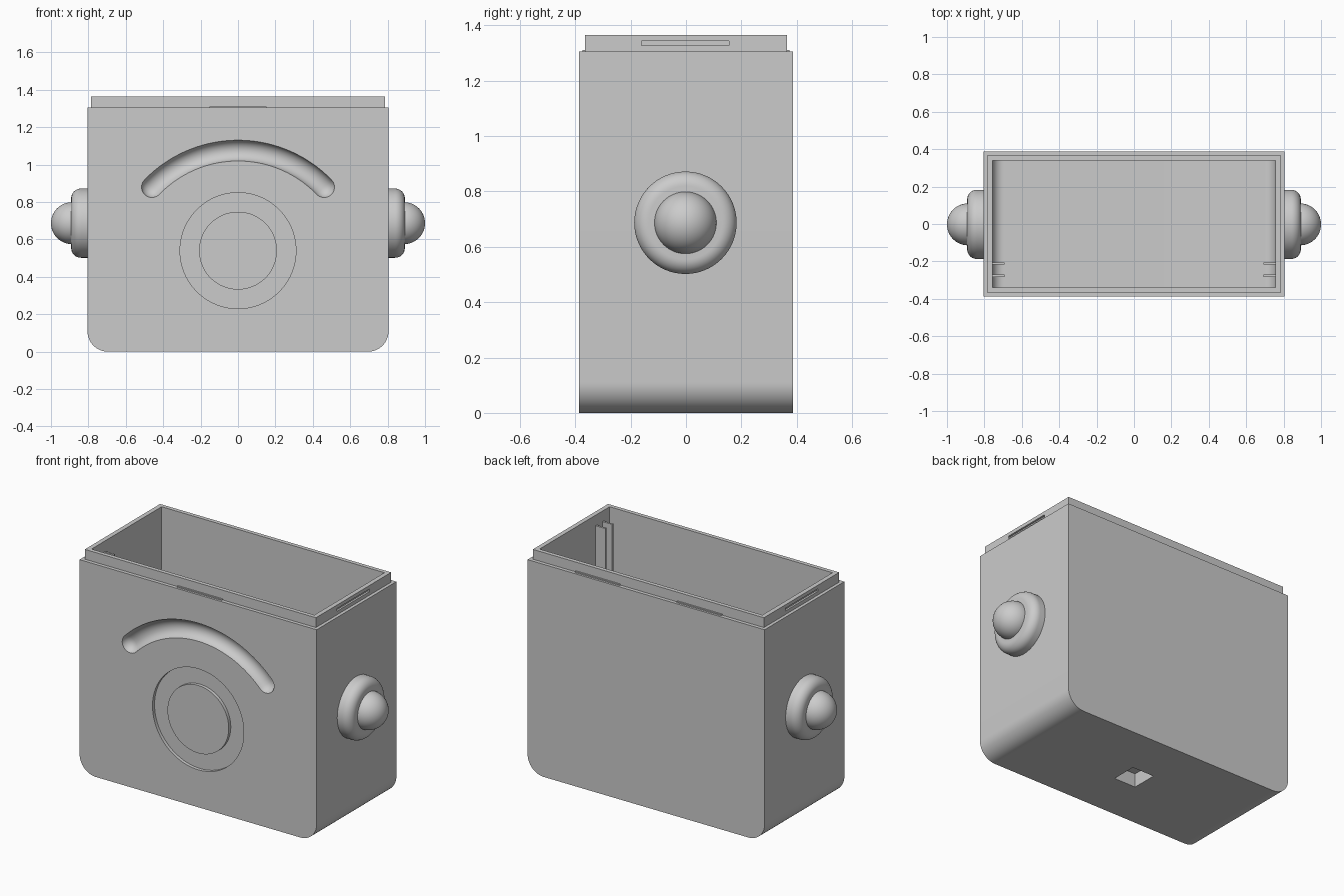
import bpy
import bmesh
from math import sin, cos, pi, radians
from mathutils import Matrix, Vector

if "Cube" in bpy.data.objects:
    bpy.data.objects.remove(bpy.data.objects["Cube"], do_unlink=True)

grey = bpy.data.materials.new("plain grey")
grey.use_nodes = True
grey.diffuse_color = (0.6, 0.6, 0.6, 1)
grey.node_tree.nodes["Principled BSDF"].inputs["Base Color"].default_value = (0.6, 0.6, 0.6, 1)


def finish(bm, name):
    bmesh.ops.recalc_face_normals(bm, faces=bm.faces)
    mesh = bpy.data.meshes.new(name)
    bm.to_mesh(mesh)
    bm.free()
    mesh.materials.append(grey)
    obj = bpy.data.objects.new(name, mesh)
    bpy.context.collection.objects.link(obj)
    return obj


def activate(obj):
    bpy.ops.object.select_all(action='DESELECT')
    obj.select_set(True)
    bpy.context.view_layer.objects.active = obj


def smooth(obj):
    activate(obj)
    bpy.ops.object.shade_smooth_by_angle(angle=radians(35))


def box(name, x0, x1, y0, y1, z0, z1):
    bm = bmesh.new()
    size = Vector((x1 - x0, y1 - y0, z1 - z0))
    centre = Vector((x0 + x1, y0 + y1, z0 + z1)) / 2
    bmesh.ops.create_cube(bm, size=1, matrix=Matrix.Translation(centre) @ Matrix.Diagonal(size.to_4d()))
    return finish(bm, name)


def tub(name, half_x, half_y, z0, z1, radius, steps=16):
    """Block whose two lower side edges are rounded."""
    pts = [(-half_x, z1)]
    for side, start in ((-1, pi), (1, 1.5 * pi)):
        for i in range(steps + 1):
            a = start + i / steps * pi / 2
            pts.append((side * (half_x - radius) + radius * cos(a), z0 + radius + radius * sin(a)))
    pts.append((half_x, z1))
    bm = bmesh.new()
    face = bm.faces.new([bm.verts.new((x, -half_y, z)) for x, z in pts])
    new = bmesh.ops.extrude_face_region(bm, geom=[face])["geom"]
    bmesh.ops.translate(bm, vec=(0, 2 * half_y, 0), verts=[v for v in new if isinstance(v, bmesh.types.BMVert)])
    return finish(bm, name)


def disc(name, radius, y0, y1, z):
    bm = bmesh.new()
    place = Matrix.Translation((0, (y0 + y1) / 2, z)) @ Matrix.Rotation(pi / 2, 4, 'X')
    bmesh.ops.create_cone(bm, cap_ends=True, segments=96, radius1=radius, radius2=radius,
                          depth=abs(y1 - y0), matrix=place)
    return finish(bm, name)


def arc_tube(name, arc_radius, tube, centre, span, steps=48, sides=32):
    """Bent rod with rounded ends, arching over the centre."""
    stations = [(-span, -tube * cos(k * pi / 12), tube * sin(k * pi / 12)) for k in range(1, 6)]
    stations += [(-span + 2 * span * i / steps, 0, tube) for i in range(steps + 1)]
    stations += [(span, tube * sin(k * pi / 12), tube * cos(k * pi / 12)) for k in range(1, 6)]
    bm = bmesh.new()
    rings = []
    for a, slide, r in stations:
        out, along = Vector((sin(a), 0, cos(a))), Vector((cos(a), 0, -sin(a)))
        mid = centre + out * arc_radius + along * slide
        rings.append([bm.verts.new(mid + out * r * cos(t) + Vector((0, r * sin(t), 0)))
                      for t in (2 * pi * j / sides for j in range(sides))])
    for p, q in zip(rings, rings[1:]):
        for j in range(sides):
            k = (j + 1) % sides
            bm.faces.new((p[j], p[k], q[k], q[j]))
    bm.faces.new(rings[0])
    bm.faces.new(rings[-1])
    return finish(bm, name)


def combine(target, tool, operation='DIFFERENCE'):
    smooth(tool)
    mod = target.modifiers.new("combine", 'BOOLEAN')
    mod.object, mod.operation, mod.solver = tool, operation, 'EXACT'
    activate(target)
    bpy.ops.object.modifier_apply(modifier=mod.name)
    bpy.data.objects.remove(tool, do_unlink=True)


# Rounded case with a stepped rim and hollow inside
case = tub("case", 0.805, 0.387, 0, 1.305, 0.11)
combine(case, box("rim", -0.785, 0.785, -0.365, 0.365, 1.2, 1.365), 'UNION')
combine(case, tub("cavity", 0.757, 0.34, 0.11, 1.5, 0.06))

# Round groove and curved channel on the front
FRONT = -0.387
groove = disc("groove", 0.31, FRONT - 0.05, FRONT + 0.02, 0.54)
combine(groove, disc("groove_core", 0.208, FRONT - 0.1, FRONT + 0.1, 0.54))
combine(case, groove)
combine(case, arc_tube("channel", 0.64, 0.057, Vector((0, FRONT - 0.012, 0.435)), radians(46)))

# Square socket underneath
combine(case, box("socket", -0.075, 0.075, -0.08, 0.08, -0.1, 0.085))

# Latch slots in the rim ends
for s in (-1, 1):
    a, b = sorted((s * 0.773, s * 0.9))
    combine(case, box("slot", a, b, -0.16, 0.155, 1.327, 1.343))
smooth(case)

# Small ridges at the foot of the rim
for name, x, s in (("front_ridge", 0, -1), ("back_ridge_right", -0.35, 1), ("back_ridge_left", 0.34, 1)):
    a, b = sorted((s * 0.36, s * 0.374))
    box(name, x - 0.152, x + 0.152, a, b, 1.3, 1.312)

# Guide rails inside, and a round knob on each side
KNOB = [(0.79, 0), (0.79, 0.185), (0.84, 0.185)]
KNOB += [(0.84 + 0.052 * sin(t), 0.133 + 0.052 * cos(t)) for t in (pi / 2 * i / 10 for i in range(1, 11))]
KNOB += [(0.892, 0)]
BALL = [(0.888 + 0.112 * sin(t), 0.112 * cos(t)) for t in (pi / 2 * i / 16 for i in range(17))]
BALL = [(0.88, 0), (0.88, 0.112)] + BALL


def turned(name, profile, s):
    bm = bmesh.new()
    verts = [bm.verts.new((s * x, 0, r)) for x, r in profile]
    edges = [bm.edges.new(pair) for pair in zip(verts, verts[1:])]
    bmesh.ops.spin(bm, geom=verts + edges, cent=(0, 0, 0), axis=(1, 0, 0), angle=2 * pi, steps=64)
    bmesh.ops.remove_doubles(bm, verts=bm.verts, dist=0.0001)
    bmesh.ops.translate(bm, vec=(0, -0.002, 0.687), verts=bm.verts)
    smooth(finish(bm, name))


for s, side in ((1, "left"), (-1, "right")):
    a, b = sorted((s * 0.692, s * 0.765))
    for label, y in (("front", -0.277), ("rear", -0.211)):
        box(f"{label}_rail_{side}", a, b, y - 0.006, y + 0.006, 0.1, 1.3)
    turned("knob_base_" + side, KNOB, s)
    turned("knob_ball_" + side, BALL, s)
